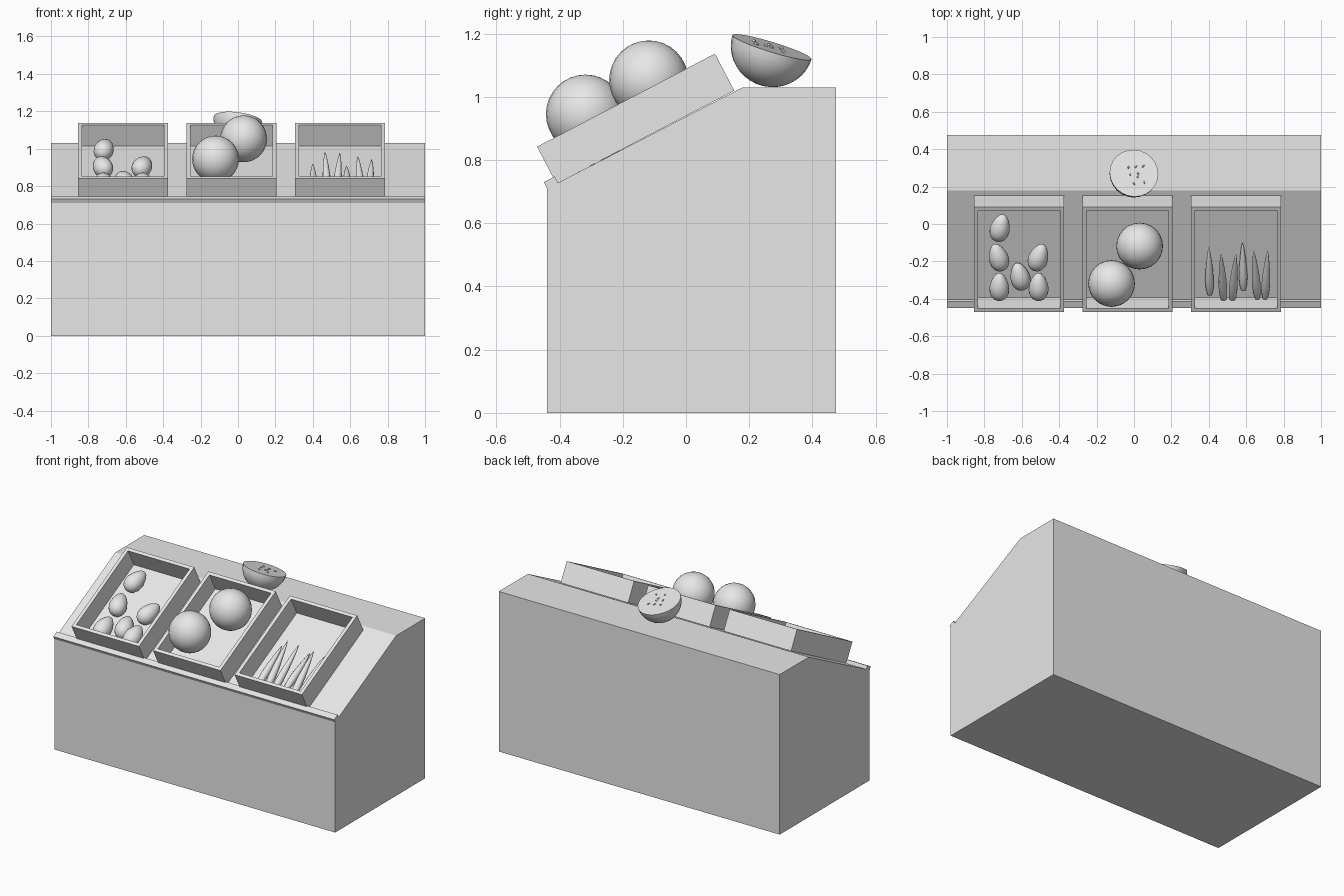
import bpy, bmesh, math
from mathutils import Matrix, Vector

if "Cube" in bpy.data.objects:
    bpy.data.objects.remove(bpy.data.objects["Cube"], do_unlink=True)

grey = bpy.data.materials.new("plain_grey")
grey.use_nodes = True
GREY = (0.8, 0.8, 0.8, 1)
grey.diffuse_color = GREY
grey.node_tree.nodes["Principled BSDF"].inputs["Base Color"].default_value = GREY

SLOPE = math.radians(27.6)
FRONT_Y, FRONT_Z = -0.41, 0.725


def add_object(name, bm, matrix=Matrix(), smooth=False):
    bmesh.ops.recalc_face_normals(bm, faces=bm.faces)
    mesh = bpy.data.meshes.new(name)
    bm.to_mesh(mesh)
    bm.free()
    mesh.materials.append(grey)
    obj = bpy.data.objects.new(name, mesh)
    bpy.context.collection.objects.link(obj)
    obj.matrix_world = matrix
    if smooth:
        bpy.ops.object.select_all(action="DESELECT")
        obj.select_set(True)
        bpy.context.view_layer.objects.active = obj
        bpy.ops.object.shade_smooth_by_angle(angle=math.radians(40))
    return obj


def lathe(name, profile, matrix, sides=24):
    """Revolve (radius, height) points around the local z axis."""
    bm = bmesh.new()
    verts = [bm.verts.new((r, 0, z)) for r, z in profile]
    edges = [bm.edges.new(pair) for pair in zip(verts, verts[1:])]
    bmesh.ops.spin(bm, geom=verts + edges, cent=(0, 0, 0), axis=(0, 0, 1),
                   angle=math.tau, steps=sides)
    bmesh.ops.remove_doubles(bm, verts=bm.verts, dist=0.0002)
    return add_object(name, bm, matrix, smooth=True)


def aim(position, direction):
    turn = Vector(direction).to_track_quat("Z", "Y").to_matrix().to_4x4()
    return Matrix.Translation(position) @ turn


# Sloped stand with a retaining lip along its front edge
bm = bmesh.new()
outline = [(-0.44, 0), (-0.44, 0.71), (-0.45, 0.73), (-0.415, 0.748),
           (-0.405, 0.728), (0.18, 1.03), (0.475, 1.03), (0.475, 0)]
side = bm.faces.new([bm.verts.new((-1, y, z)) for y, z in outline])
new = bmesh.ops.extrude_face_region(bm, geom=[side])["geom"]
bmesh.ops.translate(bm, vec=(2, 0, 0),
                    verts=[g for g in new if isinstance(g, bmesh.types.BMVert)])
add_object("display_stand", bm)


# Three open trays resting on the slope
def tray(name, x):
    width, length, height, wall = 0.48, 0.635, 0.132, 0.03
    bm = bmesh.new()
    bmesh.ops.create_cube(bm, size=1, matrix=Matrix.Translation((0, length / 2, height / 2))
                          @ Matrix.Diagonal((width, length, height, 1)))
    bm.normal_update()
    top = max(bm.faces, key=lambda f: f.normal.z)
    bmesh.ops.inset_region(bm, faces=[top], thickness=wall)
    floor = bmesh.ops.extrude_face_region(bm, geom=[top])["geom"]
    bmesh.ops.delete(bm, geom=[top], context="FACES_ONLY")
    bmesh.ops.translate(bm, vec=(0, 0, 0.006 - height),
                        verts=[g for g in floor if isinstance(g, bmesh.types.BMVert)])
    add_object(name, bm, Matrix.Translation((x, FRONT_Y, FRONT_Z))
               @ Matrix.Rotation(SLOPE, 4, "X"))


for name, x in (("right", -0.615), ("middle", -0.035), ("left", 0.545)):
    tray(name + "_tray", x)

# Two whole melons
for i, place in enumerate([(-0.12, -0.318, 0.945), (0.03, -0.118, 1.053)]):
    ball = [(0.125 * math.sin(math.pi * t / 16), -0.125 * math.cos(math.pi * t / 16))
            for t in range(17)]
    lathe(f"melon_{i + 1}", ball, Matrix.Translation(place))

# Halved melon with seeds on its cut face
tilt = (Matrix.Translation((0, 0.272, 1.157)) @ Matrix.Rotation(math.radians(-17), 4, "X")
        @ Matrix.Rotation(math.radians(7), 4, "Y"))
bowl = [(0.131 * math.sin(math.pi * t / 20), -0.126 * math.cos(math.pi * t / 20))
        for t in range(11)]
lathe("half_melon", bowl + [(0, 0)], tilt)
seeds = [(-0.03, 0.03), (0.01, 0.035), (0.05, 0.04), (-0.02, -0.01),
         (0.02, 0), (0, -0.06), (0.055, -0.05), (0.02, -0.02)]
for i, (x, y) in enumerate(seeds):
    seed = [(0, -0.009), (0.004, -0.004), (0.005, 0), (0.003, 0.005), (0, 0.009)]
    lathe(f"seed_{i + 1}", seed, tilt @ aim((x, y, 0.002), (math.sin(i), 1, 0)), 8)

# Egg-shaped fruit, narrow end pointing up the slope: x, y, lift, sideways lean
pears = [(-0.715, -0.02, 0.07, 0.25), (-0.725, -0.178, 0.06, -0.3), (-0.72, -0.335, 0.055, 0),
         (-0.61, -0.28, 0.035, -0.25), (-0.51, -0.178, 0.06, 0.35), (-0.51, -0.335, 0.055, 0)]
for i, (x, y, lift, lean) in enumerate(pears):
    egg = []
    for t in range(13):
        a = math.pi * t / 12
        egg.append((0.052 * math.sin(a) * (1 + 0.22 * math.cos(a)), -0.08 * math.cos(a)))
    z = FRONT_Z + (y - FRONT_Y) * math.tan(SLOPE) + lift
    lathe(f"pear_{i + 1}", egg, aim((x, y, z), (lean, 1, 0.5)), 16)

# Slender peppers: base x, tip x, base y, tip height
peppers = [(0.405, 0.4, -0.38, 0.92), (0.48, 0.465, -0.415, 0.985), (0.525, 0.545, -0.415, 0.98),
           (0.585, 0.58, -0.355, 0.91), (0.66, 0.64, -0.4, 0.96), (0.7, 0.715, -0.4, 0.945)]
shape = [(0, 0), (0.012, 0.01), (0.02, 0.12), (0.023, 0.3), (0.02, 0.5),
         (0.014, 0.72), (0.007, 0.9), (0, 1)]
for i, (x, tip_x, y, tip_z) in enumerate(peppers):
    base = Vector((x, y, FRONT_Z + 0.02 + max(0, y - FRONT_Y) * math.tan(SLOPE)))
    way = Vector((tip_x, y + 0.258, tip_z)) - base
    lathe(f"pepper_{i + 1}", [(r, h * way.length) for r, h in shape], aim(base, way), 12)
